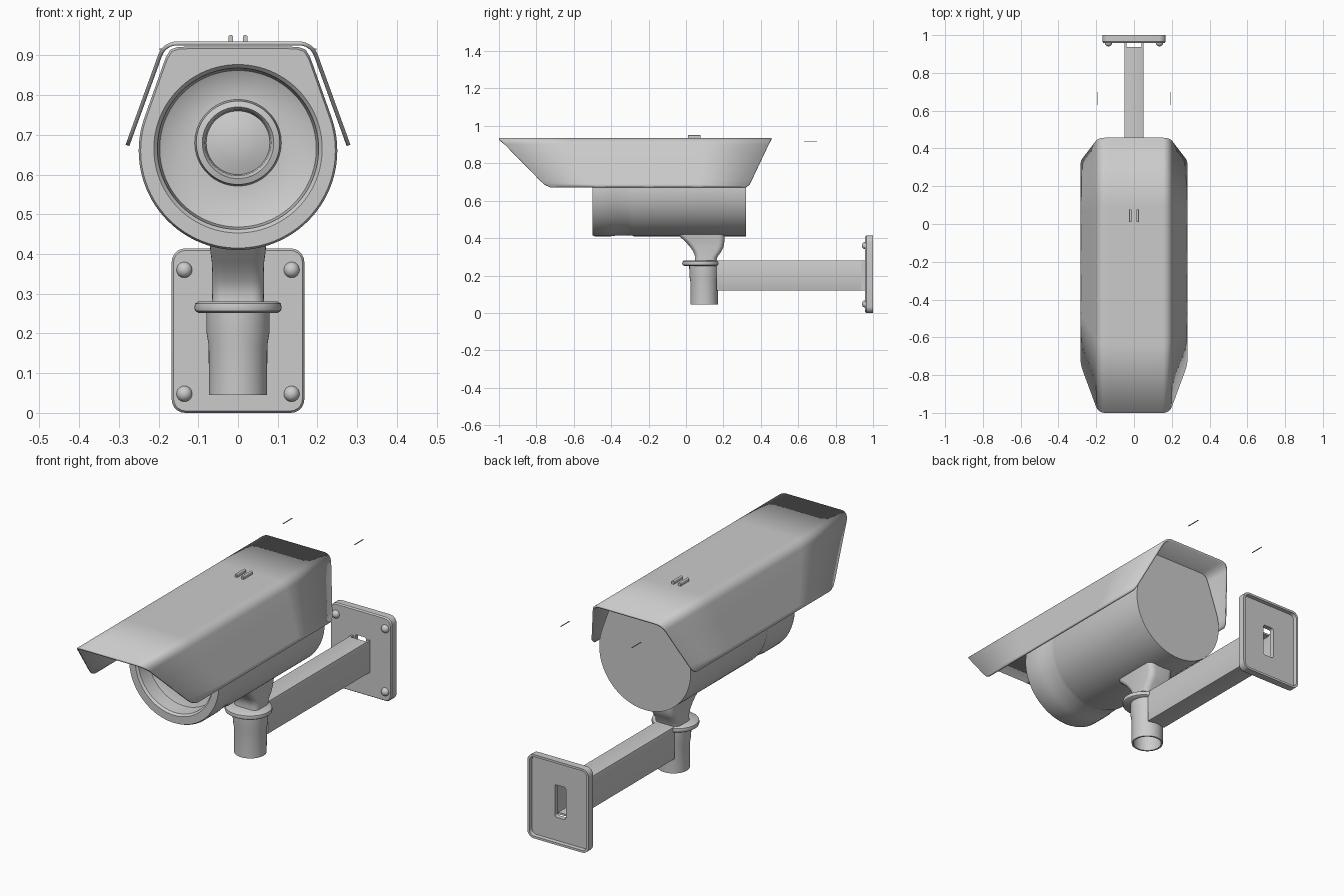
import bpy, bmesh
from math import sin, cos, pi, radians

if "Cube" in bpy.data.objects:
    bpy.data.objects.remove(bpy.data.objects["Cube"])


def finish(name, bm, recalc=True, angle=35):
    if recalc:
        bmesh.ops.recalc_face_normals(bm, faces=bm.faces)
    me = bpy.data.meshes.new(name)
    bm.to_mesh(me)
    bm.free()
    ob = bpy.data.objects.new(name, me)
    bpy.context.collection.objects.link(ob)
    bpy.ops.object.select_all(action='DESELECT')
    bpy.context.view_layer.objects.active = ob
    ob.select_set(True)
    bpy.ops.object.shade_smooth_by_angle(angle=radians(angle))
    return ob


def loft(name, rings, caps=True, loop=False):
    """Skin a list of equal-length rings; loop joins last ring to first."""
    bm = bmesh.new()
    vs = [[bm.verts.new(p) for p in r] for r in rings]
    n = len(vs[0])
    pairs = list(zip(vs, vs[1:])) + ([(vs[-1], vs[0])] if loop else [])
    for a, b in pairs:
        for i in range(n):
            j = (i + 1) % n
            bm.faces.new((a[i], a[j], b[j], b[i]))
    if caps and not loop:
        bm.faces.new(vs[0])
        bm.faces.new(vs[-1])
    return finish(name, bm)


def rrect(hw, hh, r, cx=0, cy=0, n=5):
    """Rounded rectangle outline as 2D points."""
    pts = []
    for k, (sx, sy) in enumerate(((1, 1), (-1, 1), (-1, -1), (1, -1))):
        for i in range(n + 1):
            a = (k + i / n) * pi / 2
            pts.append((cx + sx * (hw - r) + r * cos(a), cy + sy * (hh - r) + r * sin(a)))
    return pts


def box(name, lo, hi):
    p = [(lo[0], lo[1]), (hi[0], lo[1]), (hi[0], hi[1]), (lo[0], hi[1])]
    return loft(name, [[(x, y, z) for x, y in p] for z in (lo[2], hi[2])])


# Camera housing: round below, tapered flat-topped shape above
N = 96
TILT = radians(19.5)


def shell_ring(y, s):
    pts = []
    for i in range(N):
        a = 2 * pi * i / N
        t = a if a <= pi / 2 or a > 1.5 * pi else pi - a
        r = 0.25
        if TILT < t <= pi / 2:
            side, top = 0.25 / max(cos(t - TILT), 0.1), 0.262 / sin(t)
            r = (side ** -30 + top ** -30) ** (-1 / 30)
        pts.append((s * r * cos(a), y, 0.66 + s * r * sin(a)))
    return pts


def disc_ring(r, y, cz):
    return [(r * cos(2 * pi * i / N), y, cz + r * sin(2 * pi * i / N)) for i in range(N)]


body = [shell_ring(y, s) for y, s in (
    (0.32, 1), (-0.28, 1), (-0.29, 0.985), (-0.31, 0.98), (-0.37, 0.985),
    (-0.40, 1), (-0.49, 1), (-0.50, 0.98))]
# Recessed front window and lens
body += [disc_ring(*p) for p in (
    (0.212, -0.50, 0.665), (0.203, -0.49, 0.665), (0.197, -0.42, 0.665),
    (0.155, -0.40, 0.67), (0.109, -0.40, 0.68), (0.105, -0.43, 0.68),
    (0.09, -0.435, 0.68), (0.083, -0.425, 0.68), (0.080, -0.395, 0.68),
    (0.05, -0.405, 0.68), (0.02, -0.41, 0.68))]
loft("camera_housing", body)

# Sun shield: bent sheet with slanted front and arched rear edge
R, TOP = 0.05, 0.935
cx = (0.27 - R - sin(TILT) * (TOP - R - 0.66)) / cos(TILT)
half = [(cx * i / 6, TOP) for i in range(6)]
for i in range(9):
    a = pi / 2 + (TILT - pi / 2) * i / 8
    half.append((cx + R * cos(a), TOP - R + R * sin(a)))
x0, z0 = half[-1]
half += [(x0 + (0.283 - x0) * t, z0 + (0.675 - z0) * t) for t in (0.3, 0.6, 0.85, 0.94, 1)]
section = [(-x, z) for x, z in half[:0:-1]] + half
bm = bmesh.new()
rows = []
for x, z in section:
    corner = 0.02 * max(0, (0.69 - z) / 0.015)
    yf = -1 + (TOP - z) * 0.98 + corner
    yb = min(0.49 - 1.1 * x * x, 0.445 - (0.91 - z) * 0.47) - corner * 0.6
    rows.append([bm.verts.new((x, yf + (yb - yf) * t / 4, z)) for t in range(5)])
for a, b in zip(rows, rows[1:]):
    for i in range(4):
        bm.faces.new((a[i], b[i], b[i + 1], a[i + 1]))
shield = finish("sun_shield", bm, recalc=False)
mod = shield.modifiers.new("thickness", 'SOLIDIFY')
mod.thickness = 0.01
mod.offset = -1

# Paired parts: top clips, rear slivers, arm end cheeks
for s, side in ((-1, "left"), (1, "right")):
    loft("top_clip_" + side, [[(x, y, z) for x, z in rrect(0.006, 0.011, 0.005, s * 0.018, 0.94)]
                              for y in (0.01, 0.078)])
    box("rear_pin_" + side, (s * 0.195 - 0.002, 0.63, 0.914), (s * 0.195 + 0.002, 0.70, 0.917))
    box("arm_cheek_" + side, (s * 0.045 - 0.005, 0.935, 0.12), (s * 0.045 + 0.005, 0.962, 0.28))

# Neck flaring up into the housing
loft("neck", [[(x, y, z) for x, y in rrect(w, (b - a) / 2, 0.03, 0, (a + b) / 2)]
              for z, a, b, w in (
    (0.27, 0.045, 0.16, 0.066), (0.30, 0.05, 0.168, 0.065), (0.33, 0.038, 0.19, 0.065),
    (0.355, 0.02, 0.201, 0.065), (0.38, -0.002, 0.205, 0.066), (0.41, -0.035, 0.205, 0.07),
    (0.44, -0.06, 0.205, 0.072))])


def lathe(name, profile, cy, sy=1, n=48, loop=False):
    return loft(name, [[(r * cos(2 * pi * i / n), cy + sy * r * sin(2 * pi * i / n), z)
                        for i in range(n)] for r, z in profile], loop=loop)


# Swivel collar and hollow socket
lathe("swivel_collar", [(0.10, 0.252), (0.108, 0.257), (0.11, 0.265), (0.108, 0.275),
                        (0.10, 0.28)], 0.082, 0.93)
lathe("swivel_socket", [(0.08, 0.258), (0.079, 0.20), (0.074, 0.17), (0.073, 0.045),
                        (0.065, 0.045), (0.065, 0.258)], 0.097, loop=True)

# Hollow rectangular wall arm
outer, inner = rrect(0.05, 0.08, 0.003, 0, 0.2, 2), rrect(0.041, 0.071, 0.002, 0, 0.2, 2)
loft("wall_arm", [[(x, y, z) for x, z in p] for p, y in (
    (outer, 0.162), (outer, 0.937), (inner, 0.937), (inner, 0.162))], loop=True)

# Wall plate: dished back with a cable slot through it
plate = [(0.162, 0.202, 0.03, 0.958), (0.167, 0.207, 0.034, 0.965), (0.167, 0.207, 0.034, 1.0),
         (0.156, 0.196, 0.025, 1.0), (0.154, 0.194, 0.024, 0.982), (0.03, 0.08, 0.01, 0.982),
         (0.03, 0.08, 0.01, 0.958)]
loft("wall_plate", [[(x, y, z) for x, z in rrect(w, h, r, 0, 0.207)] for w, h, r, y in plate],
     loop=True)

# Dome-headed bolts
for x in (-0.135, 0.135):
    for z in (0.048, 0.36):
        bm = bmesh.new()
        bmesh.ops.create_uvsphere(bm, u_segments=20, v_segments=12, radius=0.02)
        bmesh.ops.translate(bm, verts=bm.verts, vec=(x, 0.96, z))
        finish("plate_bolt", bm)
